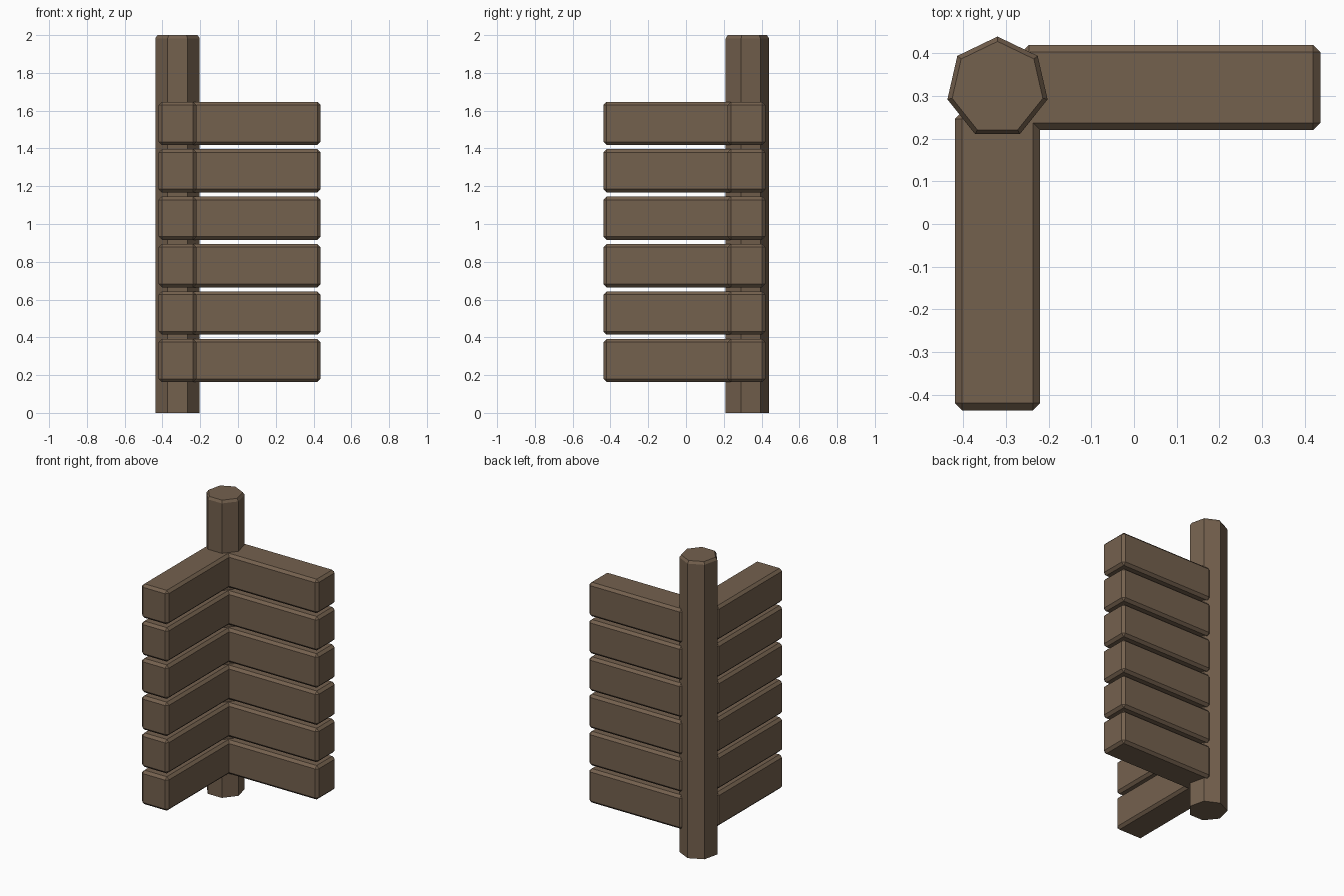
import bpy, bmesh, math
from mathutils import Matrix, Vector

if "Cube" in bpy.data.objects:
    bpy.data.objects.remove(bpy.data.objects["Cube"])

wood = bpy.data.materials.new("brown_wood")
wood.diffuse_color = (0.175, 0.119, 0.076, 1)
wood.use_nodes = True
wood.node_tree.nodes["Principled BSDF"].inputs["Base Color"].default_value = wood.diffuse_color
CHAMFER = 0.017


def finish(bm, name):
    bmesh.ops.recalc_face_normals(bm, faces=bm.faces)
    mesh = bpy.data.meshes.new(name)
    bm.to_mesh(mesh)
    bm.free()
    mesh.materials.append(wood)
    obj = bpy.data.objects.new(name, mesh)
    bpy.context.collection.objects.link(obj)
    return obj


def plank(name, low, high):
    """Chamfered board between two opposite corners."""
    low, high = Vector(low), Vector(high)
    bm = bmesh.new()
    bmesh.ops.create_cube(bm, size=1, matrix=Matrix.Translation((low + high) / 2)
                          @ Matrix.Diagonal((*(high - low), 1)))
    bmesh.ops.bevel(bm, geom=bm.edges[:], offset=CHAMFER, segments=1,
                    profile=0.5, affect='EDGES')
    return finish(bm, name)


# Seven-sided corner post with a chamfered top rim
bm = bmesh.new()
rings = []
for radius, z in ((0.1205, 0), (0.1205, 1.983), (0.109, 2.0)):
    rings.append([bm.verts.new((-0.32 + radius * math.sin(2 * math.pi * i / 7),
                                0.319 + radius * math.cos(2 * math.pi * i / 7), z))
                  for i in range(7)])
for a, b in zip(rings, rings[1:]):
    for i in range(7):
        j = (i + 1) % 7
        bm.faces.new((a[i], a[j], b[j], b[i]))
bm.faces.new(rings[0])
bm.faces.new(rings[-1])
finish(bm, "corner_post")

# Two walls of stacked planks meeting at the post
for n in range(6):
    z0 = 0.163 + 0.251 * n
    z1 = z0 + 0.229
    plank(f"side_plank_{n + 1}", (-0.42, -0.437, z0), (-0.22, 0.263, z1))
    plank(f"back_plank_{n + 1}", (-0.263, 0.22, z0), (0.437, 0.42, z1))
